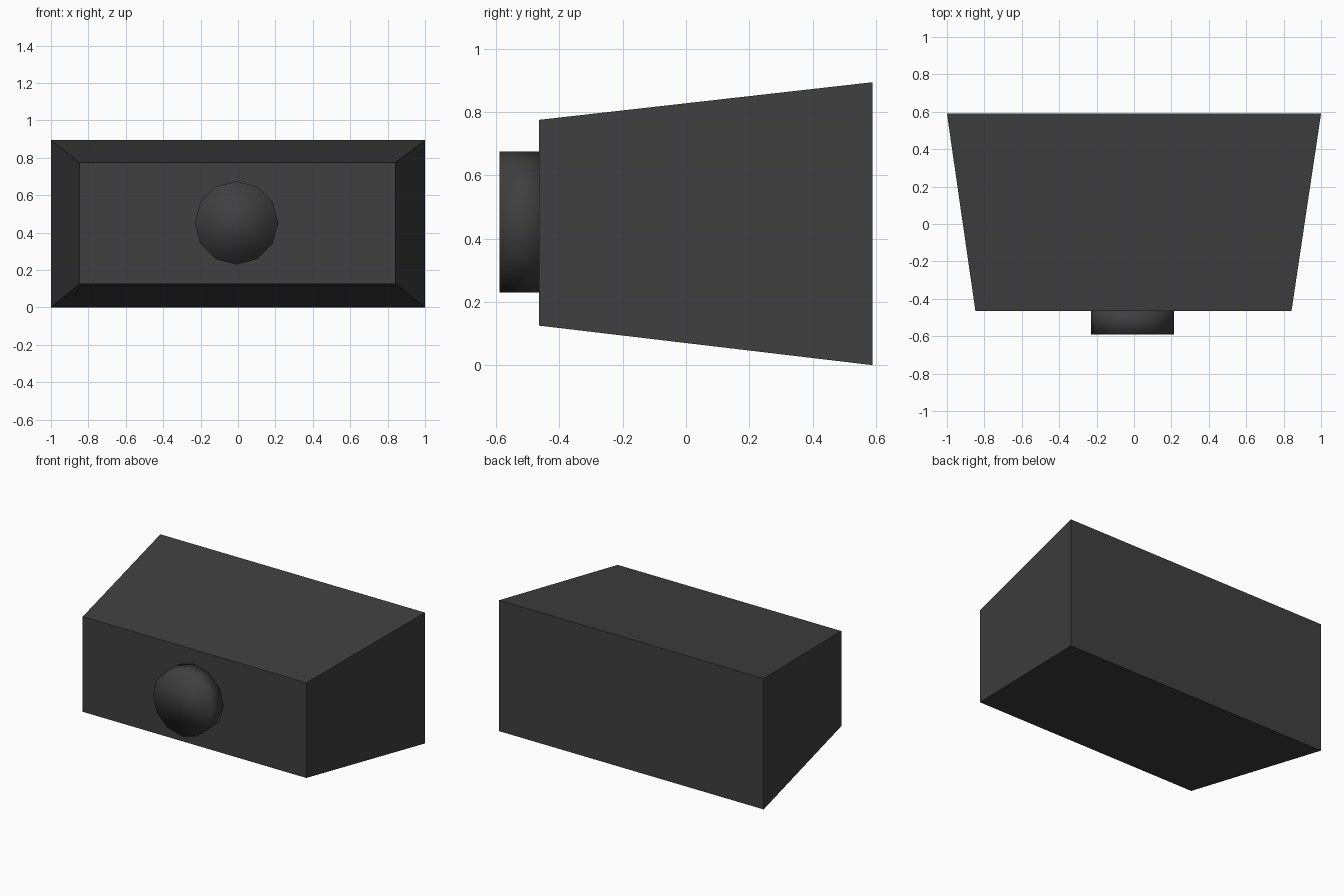
import bpy
import bmesh
from math import radians

cube = bpy.data.objects.get("Cube")
if cube:
    bpy.data.objects.remove(cube, do_unlink=True)

charcoal = bpy.data.materials.new("charcoal")
charcoal.use_nodes = True
colour = (0.05, 0.05, 0.05, 1)
charcoal.diffuse_color = colour
charcoal.node_tree.nodes["Principled BSDF"].inputs["Base Color"].default_value = colour

FRONT_Y, BACK_Y = -0.465, 0.59
MID_Z = 0.447

# Tapered housing: a box narrowed towards the front
bpy.ops.mesh.primitive_cube_add(size=2)
body = bpy.context.object
body.name = "housing"
bm = bmesh.new()
bm.from_mesh(body.data)
for v in bm.verts:
    sx, sz = v.co.x, v.co.z
    if v.co.y < 0:
        v.co = (sx * 0.845 - 0.003, FRONT_Y, MID_Z + 0.003 + sz * 0.325)
    else:
        v.co = (sx, BACK_Y, MID_Z + sz * MID_Z)
bm.to_mesh(body.data)
bm.free()
body.data.materials.append(charcoal)

# Short round knob on the front, shaded smooth across its rim
bpy.ops.mesh.primitive_cylinder_add(
    vertices=12, radius=0.223, depth=0.145,
    location=(-0.008, -0.5175, 0.452), rotation=(radians(90), 0, 0))
knob = bpy.context.object
knob.name = "front_knob"
bpy.ops.object.shade_smooth()
knob.data.materials.append(charcoal)
